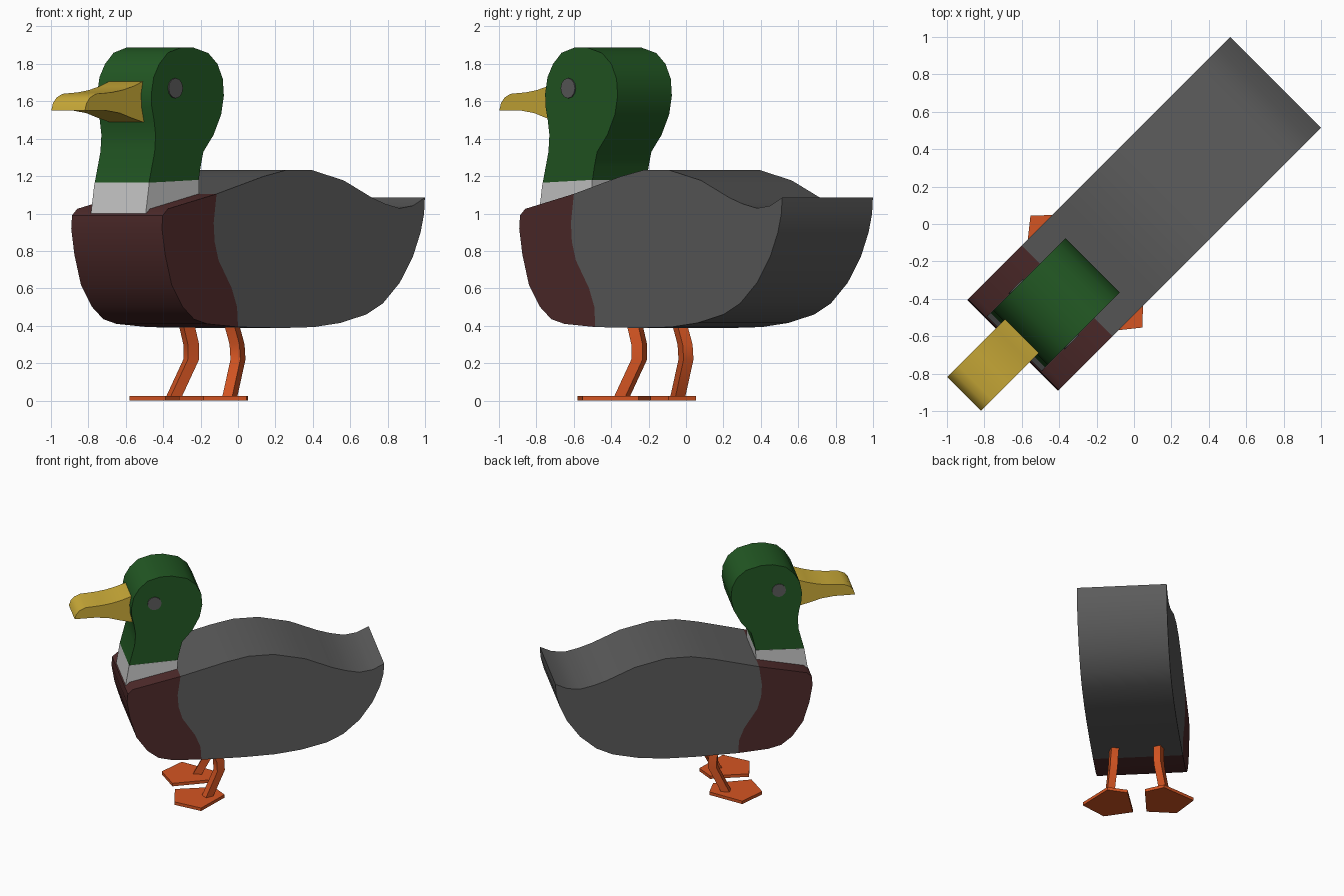
import bpy, bmesh, math
from mathutils import Vector

if "Cube" in bpy.data.objects:
    bpy.data.objects.remove(bpy.data.objects["Cube"])

R = math.sqrt(0.5)


def world(u, v, z):
    # u runs from bill to tail, v runs sideways; the bird stands turned 45 degrees
    return Vector(((u + v) * R, (u - v) * R, z))


def material(name, r, g, b):
    m = bpy.data.materials.new(name)
    m.diffuse_color = (r, g, b, 1)
    m.use_nodes = True
    m.node_tree.nodes["Principled BSDF"].inputs["Base Color"].default_value = m.diffuse_color
    return m


GREY = material("body grey", 0.105, 0.105, 0.105)
MAROON = material("breast maroon", 0.078, 0.024, 0.024)
GREEN = material("head green", 0.016, 0.098, 0.017)
WHITE = material("collar white", 0.60, 0.60, 0.60)
YELLOW = material("bill yellow", 0.60, 0.41, 0.04)
ORANGE = material("leg orange", 0.66, 0.09, 0.016)


def prism(name, mat, loops, smooth=True):
    """Solid skinned through matching rings of points, with flat end caps."""
    bm = bmesh.new()
    rings = [[bm.verts.new(p) for p in ring] for ring in loops]
    n = len(rings[0])
    for a, b in zip(rings, rings[1:]):
        for i in range(n):
            j = (i + 1) % n
            bm.faces.new((a[i], a[j], b[j], b[i]))
    bm.faces.new(rings[0])
    bm.faces.new(rings[-1])
    bmesh.ops.recalc_face_normals(bm, faces=bm.faces)
    me = bpy.data.meshes.new(name)
    bm.to_mesh(me)
    bm.free()
    me.materials.append(mat)
    ob = bpy.data.objects.new(name, me)
    bpy.context.collection.objects.link(ob)
    if smooth:
        bpy.ops.object.select_all(action='DESELECT')
        ob.select_set(True)
        bpy.context.view_layer.objects.active = ob
        bpy.ops.object.shade_smooth_by_angle(angle=math.radians(35))
    return ob


def slab(name, mat, outline, v0, v1):
    return prism(name, mat, [[world(u, v, z) for u, z in outline] for v in (v0, v1)])


# Body and breast share the curved colour boundary
seam = [(-0.505, 1.105), (-0.527, 0.95), (-0.52, 0.85), (-0.49, 0.75),
        (-0.39, 0.60), (-0.35, 0.50), (-0.343, 0.393)]
back = [(-0.01, 0.388), (0.23, 0.393), (0.43, 0.415), (0.626, 0.46),
        (0.753, 0.52), (0.88, 0.63), (0.98, 0.77), (1.038, 0.90),
        (1.064, 1.00), (1.07, 1.085), (0.98, 1.042), (0.88, 1.028),
        (0.77, 1.052), (0.67, 1.085), (0.456, 1.177), (0.216, 1.232),
        (0.02, 1.232), (-0.152, 1.198)]
front = [(-0.576, 0.41), (-0.675, 0.435), (-0.76, 0.50), (-0.845, 0.62),
         (-0.894, 0.78), (-0.918, 0.92), (-0.912, 0.99), (-0.873, 1.025)]
slab("body", GREY, seam + back, -0.343, 0.343)
slab("breast", MAROON, seam + front, -0.343, 0.343)

# Collar and head
slab("collar", WHITE, [(-0.905, 1.00), (-0.878, 1.165), (-0.502, 1.18),
                       (-0.505, 1.05)], -0.207, 0.207)
head = [(-0.878, 1.165), (-0.835, 1.33), (-0.828, 1.42), (-0.84, 1.50),
        (-0.857, 1.57), (-0.86, 1.64), (-0.842, 1.73), (-0.80, 1.80),
        (-0.735, 1.86), (-0.635, 1.888), (-0.545, 1.888), (-0.43, 1.858),
        (-0.36, 1.80), (-0.32, 1.72), (-0.312, 1.63), (-0.332, 1.53),
        (-0.39, 1.42), (-0.467, 1.33), (-0.488, 1.25), (-0.502, 1.18)]
slab("head", GREEN, head, -0.205, 0.205)

# Bill
bill = [(-0.78, 1.71), (-0.85, 1.705), (-0.92, 1.68), (-1.00, 1.66),
        (-1.08, 1.648), (-1.20, 1.64), (-1.245, 1.62), (-1.272, 1.59),
        (-1.285, 1.55), (-1.118, 1.55), (-1.02, 1.537), (-0.935, 1.512),
        (-0.85, 1.49), (-0.78, 1.48)]
slab("bill", YELLOW, bill, -0.127, 0.127)

# Eyes: thin discs on both sides of the head
disc = [(-0.682 + 0.054 * math.cos(a), 1.67 + 0.054 * math.sin(a))
        for a in (math.tau * i / 12 for i in range(12))]
for side, s in (("left", 1), ("right", -1)):
    slab(side + "_eye", GREY, disc, s * 0.204, s * 0.212)

# Legs and webbed feet; the other side swaps x and y
fwd = Vector((-0.417, -0.909, 0))
out = Vector((0.909, -0.417, 0))
heel = Vector((-0.02, -0.22, 0))
web = [(0, -0.08), (0.276, -0.198), (0.395, 0), (0.276, 0.198), (0, 0.08)]
path = [(-0.04, -0.28, 0.43), (-0.005, -0.25, 0.30), (0.0, -0.25, 0.22),
        (-0.045, -0.345, 0.015)]
square = [(-1, -1), (1, -1), (1, 1), (-1, 1)]


def place(p, swap):
    return Vector((p.y, p.x, p.z)) if swap else p


for side, swap in (("left", False), ("right", True)):
    foot = [[place(heel + fwd * a + out * b + Vector((0, 0, z)), swap)
             for a, b in web] for z in (0, 0.025)]
    prism(side + "_foot", ORANGE, foot, smooth=False)
    leg = [[place(Vector(c) + fwd * 0.033 * a + out * 0.029 * b, swap)
            for a, b in square] for c in path]
    prism(side + "_leg", ORANGE, leg)
